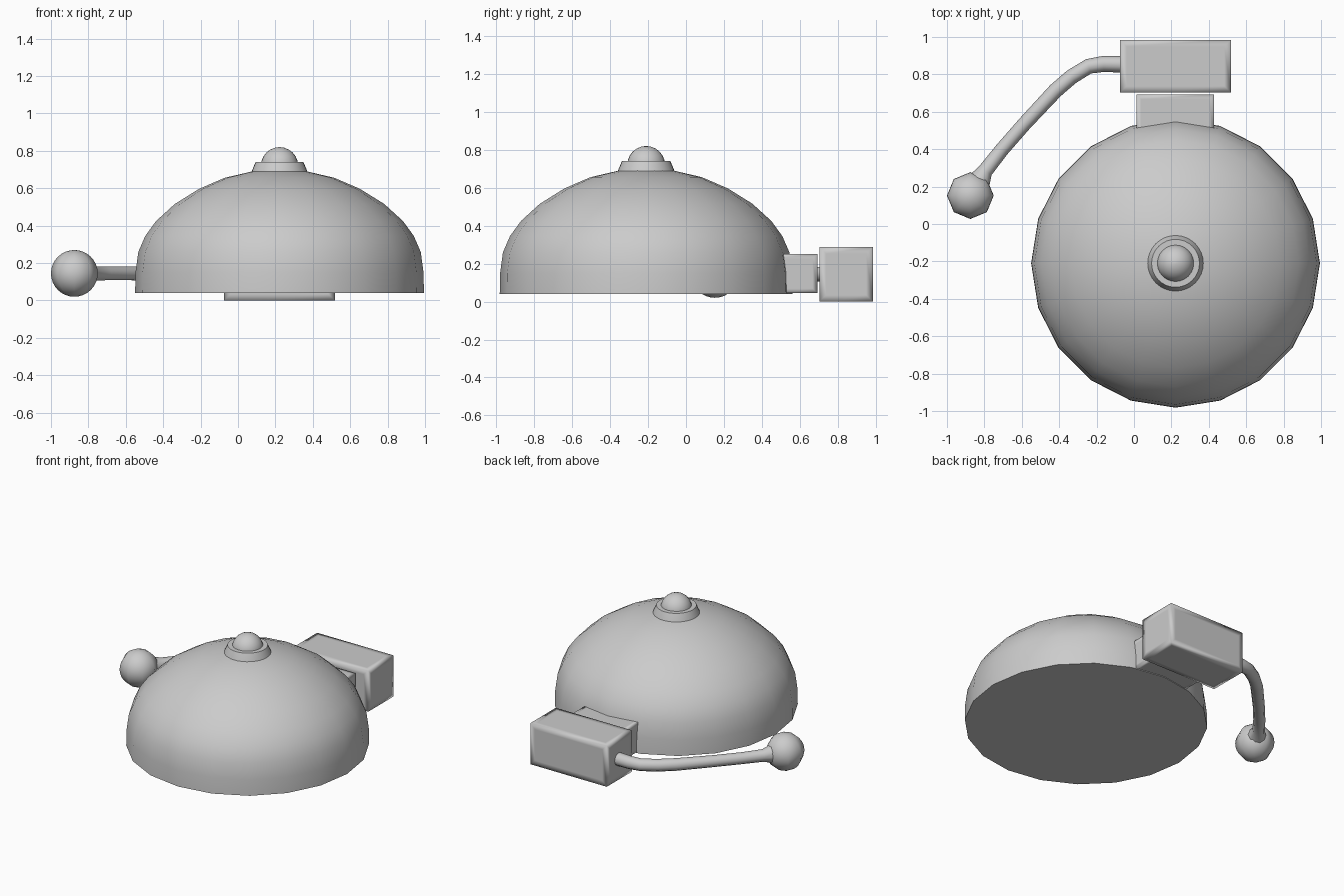
import bpy, bmesh, math
from mathutils import Vector

if "Cube" in bpy.data.objects:
    bpy.data.objects.remove(bpy.data.objects["Cube"])

CX, CY = 0.222, -0.21   # bell axis


def finish(bm, name, angle=None):
    bmesh.ops.recalc_face_normals(bm, faces=bm.faces)
    me = bpy.data.meshes.new(name)
    bm.to_mesh(me)
    bm.free()
    ob = bpy.data.objects.new(name, me)
    bpy.context.collection.objects.link(ob)
    bpy.ops.object.select_all(action='DESELECT')
    ob.select_set(True)
    bpy.context.view_layer.objects.active = ob
    if angle is None:
        bpy.ops.object.shade_smooth()
    else:
        bpy.ops.object.shade_smooth_by_angle(angle=math.radians(angle))
    return ob


def lathe(name, profile, sides, angle=40):
    """Closed solid of revolution about the bell axis, profile as (radius, z)."""
    bm = bmesh.new()
    rings = [[bm.verts.new((CX + r * math.cos(2 * math.pi * i / sides),
                            CY + r * math.sin(2 * math.pi * i / sides), z))
              for i in range(sides)] for r, z in profile]
    for a, b in zip(rings, rings[1:]):
        for i in range(sides):
            j = (i + 1) % sides
            bm.faces.new((a[i], a[j], b[j], b[i]))
    bm.faces.new(rings[0])
    bm.faces.new(rings[-1])
    return finish(bm, name, angle)


def soft_box(name, lo, hi, inset):
    """Box with inset faces, smooth shaded so the edges look soft."""
    lo, hi = Vector(lo), Vector(hi)
    bm = bmesh.new()
    bmesh.ops.create_cube(bm, size=1)
    for v in bm.verts:
        v.co = Vector([c * s + m for c, s, m in zip(v.co, hi - lo, (lo + hi) / 2)])
    bmesh.ops.inset_individual(bm, faces=bm.faces[:], thickness=inset)
    return finish(bm, name)


# Bell: shallow dome with a closed underside
lathe("bell_dome", [(0.772, 0.04), (0.77, 0.15), (0.755, 0.26), (0.718, 0.345),
                    (0.66, 0.425), (0.56, 0.516), (0.43, 0.597), (0.293, 0.656),
                    (0.147, 0.69), (0.03, 0.70)], 20)

# Washer and nut on the crown
lathe("crown_washer", [(0.15, 0.685), (0.147, 0.695), (0.128, 0.74)], 32, 30)
dome = [(0.1 * math.cos(t), 0.72 + 0.1 * math.sin(t))
        for t in [math.radians(a) for a in (0, 15, 30, 45, 60, 75, 88)]]
lathe("crown_nut", [(0.1, 0.69)] + dome, 24)

# Mounting block and motor housing behind the bell
soft_box("mounting_block", (0.013, 0.42, 0.045), (0.428, 0.692, 0.25), 0.035)
soft_box("motor_housing", (-0.075, 0.703, 0.0), (0.518, 0.985, 0.288), 0.05)

# Striker arm, flared where it meets the ball
path = [(-0.03, 0.853, 1), (-0.163, 0.856, 0.95), (-0.243, 0.843, 0.9),
        (-0.334, 0.787, 0.9), (-0.42, 0.713, 0.9), (-0.588, 0.533, 0.85),
        (-0.706, 0.398, 0.85), (-0.795, 0.285, 0.9), (-0.83, 0.225, 1.4)]
cu = bpy.data.curves.new("striker_arm", 'CURVE')
cu.dimensions = '3D'
cu.bevel_depth = 0.045
cu.bevel_resolution = 3
cu.use_fill_caps = True
sp = cu.splines.new('POLY')
sp.points.add(len(path) - 1)
for p, (x, y, r) in zip(sp.points, path):
    p.co = (x, y, 0.145, 1)
    p.radius = r
sp.use_smooth = True
bpy.context.collection.objects.link(bpy.data.objects.new("striker_arm", cu))

# Striker ball
bm = bmesh.new()
bmesh.ops.create_uvsphere(bm, u_segments=8, v_segments=16, radius=0.125)
bmesh.ops.translate(bm, verts=bm.verts, vec=(-0.875, 0.152, 0.145))
finish(bm, "striker_ball")
